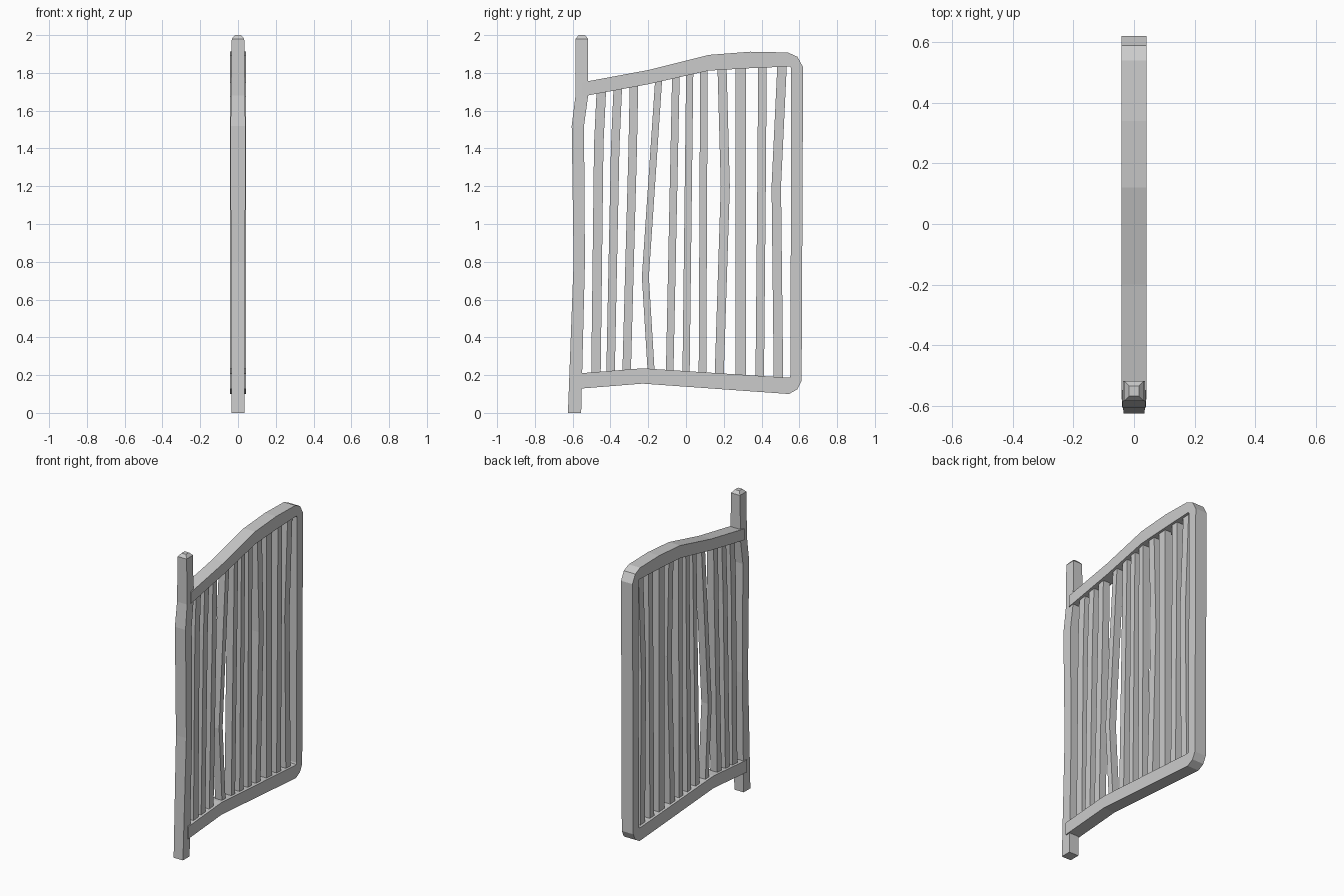
import bpy
import bmesh

cube = bpy.data.objects.get("Cube")
if cube:
    bpy.data.objects.remove(cube, do_unlink=True)

metal = bpy.data.materials.new("grey metal")
metal.use_nodes = True
grey = (0.6, 0.6, 0.6, 1)
metal.diffuse_color = grey
metal.node_tree.nodes["Principled BSDF"].inputs["Base Color"].default_value = grey


def loft(name, sections):
    """Join four-sided sections (first y, z, second y, z, half depth in x)."""
    bm = bmesh.new()
    rings = []
    for ya, za, yb, zb, h in sections:
        corners = ((-h, ya, za), (h, ya, za), (h, yb, zb), (-h, yb, zb))
        rings.append([bm.verts.new(c) for c in corners])
    for a, b in zip(rings, rings[1:]):
        for i in range(4):
            j = (i + 1) % 4
            bm.faces.new((a[i], a[j], b[j], b[i]))
    bm.faces.new(rings[0])
    bm.faces.new(rings[-1])
    bmesh.ops.recalc_face_normals(bm, faces=bm.faces)
    mesh = bpy.data.meshes.new(name)
    bm.to_mesh(mesh)
    bm.free()
    mesh.materials.append(metal)
    obj = bpy.data.objects.new(name, mesh)
    bpy.context.collection.objects.link(obj)
    return obj


def height_on(line, y):
    """Height of a polyline of (y, z) points at y."""
    for (ya, za), (yb, zb) in zip(line, line[1:]):
        if y <= yb:
            break
    return za + (zb - za) * (y - ya) / (yb - ya)


# Hinge post with a low pointed cap: front y, back y, height, half depth
post = [
    (-0.625, -0.555, 0.0, 0.034),
    (-0.595, -0.535, 0.8, 0.038),
    (-0.605, -0.54, 1.52, 0.039),
    (-0.585, -0.518, 1.68, 0.037),
    (-0.585, -0.518, 1.98, 0.033),
    (-0.568, -0.535, 2.0, 0.016),
]
loft("hinge_post", [(a, z, b, z, h) for a, b, z, h in post])

# Frame running along the top, round both corners and back along the bottom
H = 0.042
frame = [
    (-0.55, 1.75, -0.55, 1.675),
    (-0.2, 1.815, -0.2, 1.74),
    (0.12, 1.895, 0.12, 1.812),
    (0.34, 1.912, 0.34, 1.825),
    (0.54, 1.908, 0.53, 1.833),
    (0.59, 1.885, 0.55, 1.835),
    (0.62, 1.83, 0.557, 1.825),
    (0.612, 0.17, 0.553, 0.2),
    (0.59, 0.125, 0.55, 0.188),
    (0.545, 0.1, 0.53, 0.187),
    (-0.23, 0.155, -0.23, 0.236),
    (-0.58, 0.127, -0.58, 0.208),
]
loft("gate_frame", [(*p, H) for p in frame])

# Bars: y at the bottom, y and height of the bend, y at the top, width
bars = [
    (-0.477, -0.462, 1.42, -0.447, 0.05),
    (-0.4, -0.375, 1.4, -0.36, 0.045),
    (-0.315, -0.282, 1.4, -0.275, 0.045),
    (-0.183, -0.215, 0.72, -0.143, 0.037),
    (-0.087, -0.07, 1.0, -0.053, 0.04),
    (0.0, 0.01, 1.0, 0.02, 0.038),
    (0.087, 0.091, 1.0, 0.095, 0.04),
    (0.175, 0.208, 1.2, 0.19, 0.048),
    (0.29, 0.29, 1.0, 0.29, 0.055),
    (0.39, 0.4, 1.2, 0.405, 0.045),
    (0.49, 0.478, 1.2, 0.51, 0.05),
]
top_line = [((a + c) / 2, (b + d) / 2) for a, b, c, d in frame[:5]]
low_line = [((a + c) / 2, (b + d) / 2) for a, b, c, d in reversed(frame[9:])]
for n, (low, mid, bend, top, width) in enumerate(bars, 1):
    path = ((low, height_on(low_line, low)), (mid, bend), (top, height_on(top_line, top)))
    loft(f"bar_{n}", [(y - width / 2, z, y + width / 2, z, 0.025) for y, z in path])
